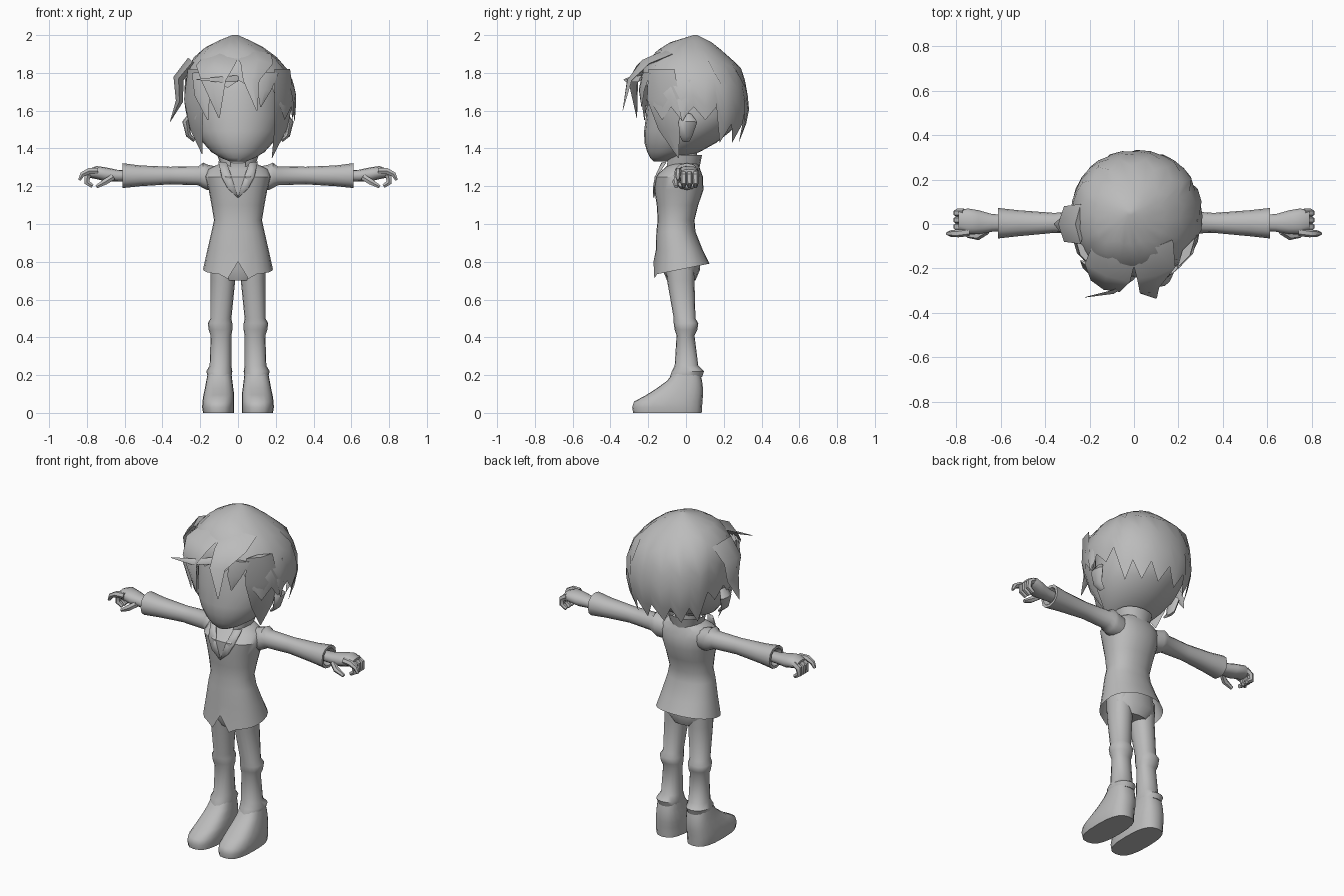
import bpy, bmesh, math
from mathutils import Vector as V

grey = bpy.data.materials.new("plain grey")
grey.diffuse_color = (0.5, 0.5, 0.5, 1)


def finish(name, bm, mirror=False, angle=45):
    bmesh.ops.recalc_face_normals(bm, faces=bm.faces)
    me = bpy.data.meshes.new(name)
    bm.to_mesh(me)
    bm.free()
    me.materials.append(grey)
    me.shade_smooth()
    me.set_sharp_from_angle(angle=math.radians(angle))
    ob = bpy.data.objects.new(name, me)
    bpy.context.collection.objects.link(ob)
    if mirror:
        ob.modifiers.new("Mirror", 'MIRROR').use_mirror_merge = False
    return ob


def loft(name, rings, caps=(True, True), mirror=False, angle=45):
    """Skin a list of closed point rings."""
    bm = bmesh.new()
    rows = [[bm.verts.new(p) for p in r] for r in rings]
    n = len(rows[0])
    for a, b in zip(rows, rows[1:]):
        for i in range(n):
            j = (i + 1) % n
            bm.faces.new((a[i], a[j], b[j], b[i]))
    for row, cap in ((rows[0], caps[0]), (rows[-1], caps[1])):
        if cap:
            bm.faces.new(row)
    return finish(name, bm, mirror, angle)


def power(v, e):
    return math.copysign(abs(v) ** e, v)


def level(z, x0, x1, y0, y1, n=16, e=0.9):
    """Horizontal rounded ring, first point at the front."""
    return [V(((x0 + x1) / 2 + (x1 - x0) / 2 * power(math.sin(t), e),
               (y0 + y1) / 2 - (y1 - y0) / 2 * power(math.cos(t), e), z))
            for t in (2 * math.pi * i / n for i in range(n))]


def upright(x, y0, y1, z0, z1, n=12):
    """Ring facing along x."""
    return [V((x, p.x, p.y)) for p in level(0, y0, y1, z0, z1, n)]


def strand(name, pts, side, thick=0.3, n=4, mirror=False):
    """Tapered lock or finger along (x, y, z, half width) points."""
    side = V(side).normalized()
    c = [V(p[:3]) for p in pts]
    rings = []
    for k, p in enumerate(pts):
        tan = c[min(k + 1, len(c) - 1)] - c[max(k - 1, 0)]
        nor = side.cross(tan).normalized()
        rings.append([c[k] + side * p[3] * math.cos(t) + nor * p[3] * thick * math.sin(t)
                      for t in (2 * math.pi * i / n for i in range(n))])
    return loft(name, rings, mirror=mirror)


# Legs with knee and ankle folds, running down into long shoes
loft("leg", [level(*r) for r in (
    (0.82, 0.01, 0.145, -0.11, 0.05), (0.70, 0.015, 0.145, -0.10, 0.045),
    (0.50, 0.035, 0.145, -0.065, 0.05), (0.475, 0.03, 0.16, -0.065, 0.065),
    (0.44, 0.03, 0.155, -0.06, 0.06), (0.41, 0.035, 0.145, -0.05, 0.045),
    (0.25, 0.035, 0.15, -0.06, 0.065), (0.22, 0.03, 0.168, -0.075, 0.095),
    (0.19, 0.035, 0.16, -0.085, 0.085))], mirror=True)
loft("shoe", [level(*r, 20, 0.75) for r in (
    (0.21, 0.035, 0.16, -0.07, 0.075), (0.17, 0.03, 0.168, -0.10, 0.085),
    (0.13, 0.025, 0.175, -0.155, 0.09), (0.095, 0.02, 0.183, -0.21, 0.09),
    (0.06, 0.02, 0.188, -0.275, 0.087), (0.03, 0.02, 0.19, -0.285, 0.085),
    (0.0, 0.022, 0.185, -0.28, 0.083))], mirror=True)
loft("hips", [level(*r) for r in (
    (0.70, -0.09, 0.09, -0.10, 0.05), (0.76, -0.145, 0.145, -0.125, 0.075),
    (0.90, -0.13, 0.13, -0.12, 0.06))])

# Jacket with sloping hem and a notch at the front
body = [level(*r, 24) for r in (
    (0.76, -0.185, 0.185, -0.172, 0.125), (0.86, -0.163, 0.163, -0.16, 0.09),
    (0.96, -0.14, 0.14, -0.157, 0.05), (1.02, -0.127, 0.127, -0.15, 0.045),
    (1.10, -0.14, 0.14, -0.155, 0.065), (1.18, -0.155, 0.155, -0.168, 0.092),
    (1.25, -0.175, 0.175, -0.168, 0.09), (1.29, -0.16, 0.16, -0.12, 0.075),
    (1.325, -0.085, 0.085, -0.08, 0.065))]
for i, p in enumerate(body[0]):
    p.z = {0: 0.80, 1: 0.71, 23: 0.71}.get(i, 0.765 + 0.2 * p.y)
loft("jacket", body, caps=(False, True))

# Sleeves with flared cuffs
loft("sleeve", [upright(*r) for r in (
    (0.10, -0.05, 0.06, 1.18, 1.30), (0.165, -0.06, 0.07, 1.18, 1.315),
    (0.185, -0.06, 0.07, 1.19, 1.325), (0.21, -0.045, 0.06, 1.205, 1.305),
    (0.36, -0.04, 0.05, 1.21, 1.303), (0.52, -0.055, 0.062, 1.20, 1.31),
    (0.612, -0.065, 0.072, 1.19, 1.322), (0.612, -0.05, 0.055, 1.205, 1.307),
    (0.58, -0.04, 0.045, 1.22, 1.29))], mirror=True)

# Hands with curled fingers
loft("palm", [upright(*r) for r in (
    (0.57, -0.03, 0.04, 1.228, 1.283), (0.64, -0.035, 0.045, 1.225, 1.287),
    (0.70, -0.045, 0.062, 1.225, 1.30), (0.75, -0.045, 0.07, 1.238, 1.307),
    (0.79, -0.03, 0.06, 1.245, 1.29))], mirror=True)
for k, y in enumerate((0.05, 0.018, -0.012)):
    strand(f"curled_finger_{k + 1}", [(0.765, y, 1.275, 0.019), (0.797, y, 1.255, 0.019),
           (0.80, y, 1.22, 0.017), (0.77, y, 1.20, 0.012)], (0, 1, 0), 1, 6, True)
strand("index_finger", [(0.74, -0.035, 1.28, 0.019), (0.79, -0.042, 1.28, 0.018),
       (0.825, -0.043, 1.262, 0.015), (0.84, -0.043, 1.232, 0.008)], (0, 1, 0), 1, 6, True)
strand("thumb", [(0.66, -0.03, 1.25, 0.018), (0.70, -0.055, 1.225, 0.018),
       (0.75, -0.052, 1.197, 0.01)], (0, 1, 0), 1, 6, True)

# Neck and standing collar, open at the front
loft("neck", [level(1.27, -0.065, 0.065, -0.08, 0.055), level(1.44, -0.065, 0.065, -0.09, 0.06)])
bm = bmesh.new()
rows = [[bm.verts.new(p) for p in level(*r)[1:]] for r in (
    (1.29, -0.085, 0.085, -0.11, 0.07), (1.365, -0.11, 0.11, -0.10, 0.085))]
for i in range(len(rows[0]) - 1):
    bm.faces.new((rows[0][i], rows[0][i + 1], rows[1][i + 1], rows[1][i]))
finish("collar", bm)

# Lapels framing the shirt opening
bm = bmesh.new()
shape = ((0.0, -0.174, 1.14), (0.055, -0.176, 1.19), (0.085, -0.165, 1.25),
         (0.105, -0.11, 1.33), (0.06, -0.13, 1.325), (0.035, -0.165, 1.25))
bm.faces.new([bm.verts.new(p) for p in shape])
bmesh.ops.triangulate(bm, faces=bm.faces)
lapel = finish("lapel", bm, True)
lapel.modifiers.new("Thickness", 'SOLIDIFY').thickness = 0.008

# Head and ears
loft("head", [level(*r, 24, 1) for r in (
    (1.33, -0.04, 0.04, -0.17, -0.10), (1.35, -0.09, 0.09, -0.19, -0.03),
    (1.38, -0.14, 0.14, -0.205, 0.07), (1.43, -0.185, 0.185, -0.22, 0.16),
    (1.49, -0.225, 0.225, -0.222, 0.235), (1.57, -0.245, 0.245, -0.212, 0.30),
    (1.70, -0.245, 0.245, -0.20, 0.30), (1.82, -0.21, 0.21, -0.16, 0.24),
    (1.90, -0.12, 0.12, -0.06, 0.15))])
strand("ear", [(0.23, 0.0, 1.44, 0.02), (0.262, 0.0, 1.47, 0.035), (0.275, 0.01, 1.54, 0.05),
       (0.25, 0.0, 1.58, 0.03)], (0, 1, 0), 0.4, 8, True)

# Hair cap: profile rows (z, x0, x1, y0, y1), with a ragged lower edge
profile = ((2.0, -0.03, 0.0, 0.04, 0.06), (1.96, -0.13, 0.09, -0.09, 0.14),
           (1.91, -0.215, 0.18, -0.165, 0.20), (1.82, -0.275, 0.265, -0.23, 0.30),
           (1.70, -0.285, 0.31, -0.25, 0.325), (1.59, -0.28, 0.30, -0.25, 0.335),
           (1.50, -0.26, 0.28, -0.24, 0.31), (1.42, -0.24, 0.25, -0.22, 0.28))


def outline(z):
    for a, b in zip(profile, profile[1:]):
        if z >= b[0]:
            t = (a[0] - z) / (a[0] - b[0])
            return [p + (q - p) * t for p, q in zip(a, b)][1:]
    return profile[-1][1:]


N = 32
rings = [[] for _ in range(8)]
for i in range(N):
    ang = min(i, N - i) * 360 / N
    odd = i % 2
    if ang < 40:
        low = 1.72 if odd else 1.76
    elif ang < 115:
        low = 1.55 if odd else 1.62
    else:
        low = 1.43 if odd else 1.53
    for k, s in enumerate((0, 0.07, 0.16, 0.31, 0.5, 0.68, 0.84, 1)):
        z = 2 - (2 - low) * s
        rings[k].append(level(z, *outline(z), N, 0.92)[i])
loft("hair_cap", rings, caps=(True, False), angle=60)

# Loose locks around the face
ahead = (1, 0, 0)
strand("side_lock_right", [(0.235, -0.13, 1.82, 0.08), (0.245, -0.12, 1.66, 0.10),
       (0.225, -0.09, 1.50, 0.065), (0.18, -0.04, 1.35, 0.003)], (-0.5, -0.85, 0), 0.25)
strand("side_lock_left", [(-0.225, -0.13, 1.82, 0.08), (-0.235, -0.12, 1.66, 0.10),
       (-0.22, -0.09, 1.50, 0.065), (-0.19, -0.04, 1.37, 0.003)], (0.5, -0.85, 0), 0.25)
strand("ear_lock_right", [(0.27, 0.02, 1.76, 0.06), (0.295, 0.0, 1.65, 0.045),
       (0.30, -0.02, 1.545, 0.003)], (0, 1, 0))
strand("ear_lock_left", [(-0.24, 0.0, 1.86, 0.09), (-0.315, 0.0, 1.77, 0.08),
       (-0.31, -0.01, 1.65, 0.055), (-0.36, 0.0, 1.54, 0.003)], (0, 1, 0), 0.35)
strand("crown_lock_left", [(-0.08, -0.10, 1.90, 0.10), (-0.12, -0.22, 1.84, 0.11),
       (-0.13, -0.28, 1.76, 0.07), (-0.10, -0.26, 1.56, 0.003)], (1, -0.4, 0), 0.25)
strand("crown_lock_right", [(0.08, -0.10, 1.90, 0.10), (0.10, -0.22, 1.85, 0.09),
       (0.07, -0.30, 1.76, 0.045), (0.10, -0.335, 1.60, 0.003)], (1, 0.3, 0), 0.25)
strand("fringe_left", [(-0.19, -0.19, 1.80, 0.06), (-0.19, -0.22, 1.68, 0.045),
       (-0.16, -0.22, 1.55, 0.003)], (1, -0.5, 0))
strand("fringe_right", [(0.16, -0.21, 1.80, 0.06), (0.14, -0.235, 1.71, 0.04),
       (0.12, -0.235, 1.62, 0.003)], (1, 0.4, 0))
strand("stray_lock", [(0.0, -0.24, 1.77, 0.02), (-0.09, -0.305, 1.765, 0.018),
       (-0.22, -0.33, 1.765, 0.002)], (0, 0.6, 1))
